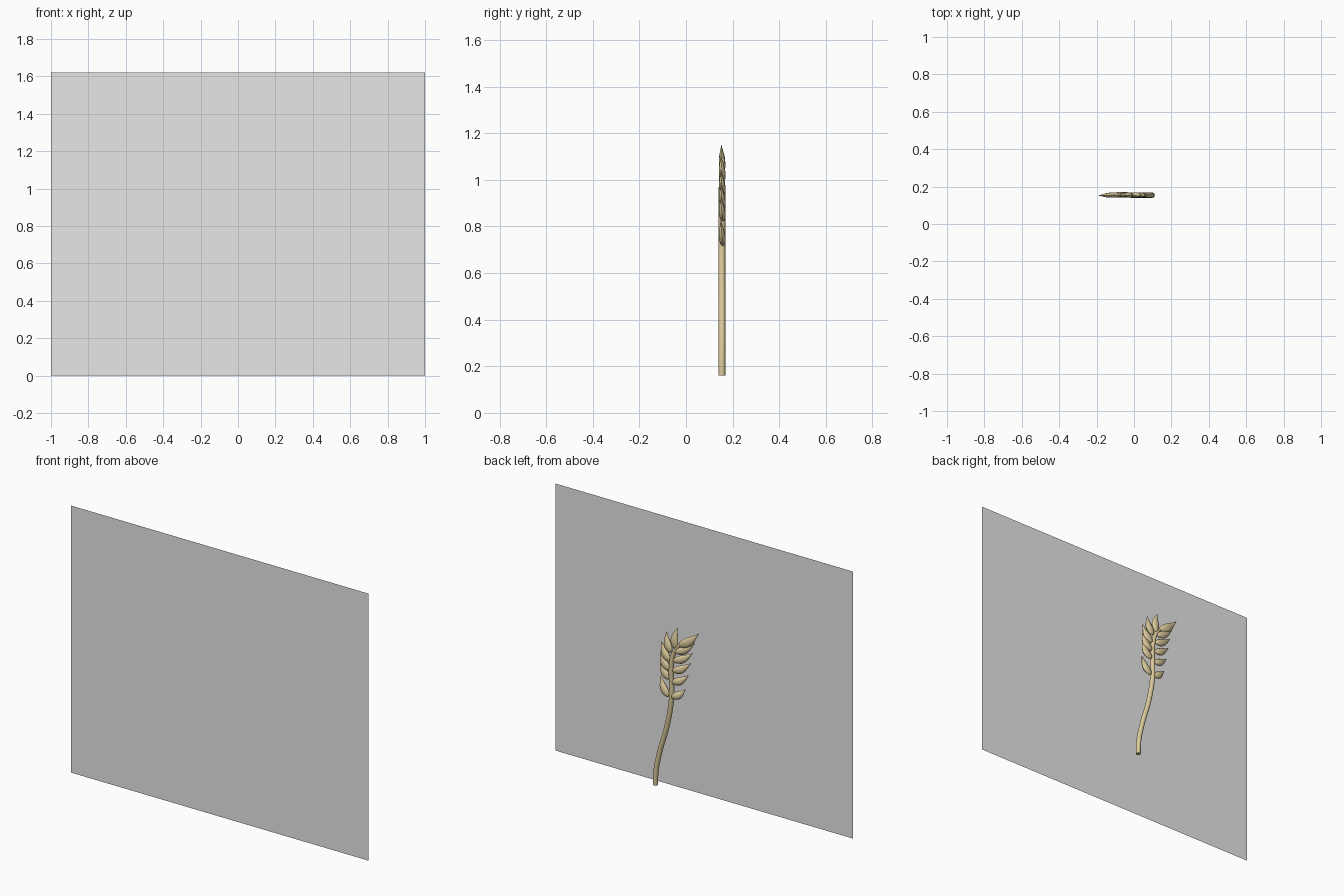
import bpy, bmesh, math
from mathutils import Vector

if "Cube" in bpy.data.objects:
    bpy.data.objects.remove(bpy.data.objects["Cube"])


def make_material(name, rgb):
    m = bpy.data.materials.new(name)
    m.diffuse_color = (*rgb, 1)
    m.use_nodes = True
    m.node_tree.nodes["Principled BSDF"].inputs["Base Color"].default_value = m.diffuse_color
    return m


grey = make_material("light grey", (0.8, 0.8, 0.8))
straw = make_material("straw", (0.71, 0.59, 0.33))
Y = 0.154


def finish(name, bm, mat, smooth=True):
    bmesh.ops.recalc_face_normals(bm, faces=bm.faces)
    me = bpy.data.meshes.new(name)
    bm.to_mesh(me)
    bm.free()
    me.materials.append(mat)
    ob = bpy.data.objects.new(name, me)
    bpy.context.collection.objects.link(ob)
    if smooth:
        bpy.ops.object.select_all(action='DESELECT')
        ob.select_set(True)
        bpy.context.view_layer.objects.active = ob
        bpy.ops.object.shade_smooth_by_angle(angle=math.radians(50))
    return ob


def skin(bm, rings):
    # closed tube through a list of vertex rings
    n = len(rings[0])
    for a, b in zip(rings, rings[1:]):
        for i in range(n):
            j = (i + 1) % n
            bm.faces.new((a[i], a[j], b[j], b[i]))
    bm.faces.new(rings[0])
    bm.faces.new(rings[-1])


def spline(p, t):
    # Catmull-Rom point on a path, t counted in segments
    i = min(int(t), len(p) - 2)
    u = t - i
    a, b, c, d = (p[max(i - 1, 0)], p[i], p[i + 1], p[min(i + 2, len(p) - 1)])
    return 0.5 * (2 * b + (c - a) * u + (2 * a - 5 * b + 4 * c - d) * u * u
                  + (3 * b - a - 3 * c + d) * u ** 3)


# backing panel: one thin sheet
bm = bmesh.new()
bm.faces.new([bm.verts.new(c) for c in
              ((-1, -0.175, 0), (1, -0.175, 0), (1, -0.175, 1.62), (-1, -0.175, 1.62))])
finish("backing_panel", bm, grey, False)

# curved stalk
path = [Vector((x, Y, z)) for x, z in
        ((.097, .16), (.093, .25), (.066, .377), (.026, .511), (0, .63), (-.012, .73),
         (-.010, .83), (-.010, .91), (-.022, .98), (-.052, 1.035), (-.09, 1.07))]
bm = bmesh.new()
rings, steps, sides = [], 40, 12
for k in range(steps + 1):
    t = k / steps * (len(path) - 1)
    c = spline(path, t)
    d = (spline(path, min(t + .05, len(path) - 1)) - spline(path, max(t - .05, 0))).normalized()
    if k == 0:
        d = Vector((0, 0, 1))
    w = d.cross(Vector((0, 1, 0)))
    r = .0145 if k < 30 else .0145 - .008 * (k - 30) / 10
    rings.append([bm.verts.new(c + w * r * math.cos(a) + Vector((0, r * math.sin(a), 0)))
                  for a in (2 * math.pi * i / sides for i in range(sides))])
skin(bm, rings)
finish("stalk", bm, straw)


def grain(name, base, tip, width, side, lean):
    # flattened teardrop with a belly bowed outward
    profile = ((0, .12), (.05, .5), (.15, .82), (.3, 1), (.45, .96),
               (.6, .76), (.75, .47), (.88, .22), (1, .02))
    b, e = Vector((base[0], Y + lean, base[1])), Vector((tip[0], Y - lean, tip[1]))
    d = (e - b).normalized()
    w = d.cross(Vector((0, 1, 0))).normalized()
    if w.x * side < 0:
        w = -w
    out = w.copy()
    th = d.cross(w)
    bm = bmesh.new()
    rings = []
    for t, r in profile:
        c = b.lerp(e, t) + out * .010 * math.sin(math.pi * t)
        rings.append([bm.verts.new(c + w * (width * r * math.cos(a)) + th * (.0145 * r * math.sin(a)))
                      for a in (2 * math.pi * i / 10 for i in range(10))])
    skin(bm, rings)
    finish(name, bm, straw)


# grains on the +x side, bottom to top: base and tip as (x, z)
left = [((.008, .718), (.066, .830)), ((.004, .825), (.066, .928)),
        ((.004, .880), (.066, .983)), ((.000, .935), (.060, 1.042)),
        ((-.008, .99), (.026, 1.108))]
# grains on the -x side
right = [((-.014, .722), (-.102, .790)), ((-.020, .812), (-.122, .880)),
         ((-.022, .882), (-.137, .957)), ((-.026, .945), (-.150, 1.021)),
         ((-.040, 1.0), (-.163, 1.085))]
for i, (b, t) in enumerate(left):
    grain(f"left_grain_{i + 1}", b, t, .025, 1, .005)
for i, (b, t) in enumerate(right):
    grain(f"right_grain_{i + 1}", b, t, .023, -1, .006)

# two grains at the crown
grain("top_grain", (-.034, 1.02), (-.049, 1.15), .025, 1, .003)
grain("end_grain", (-.062, 1.045), (-.192, 1.152), .027, -1, .002)
